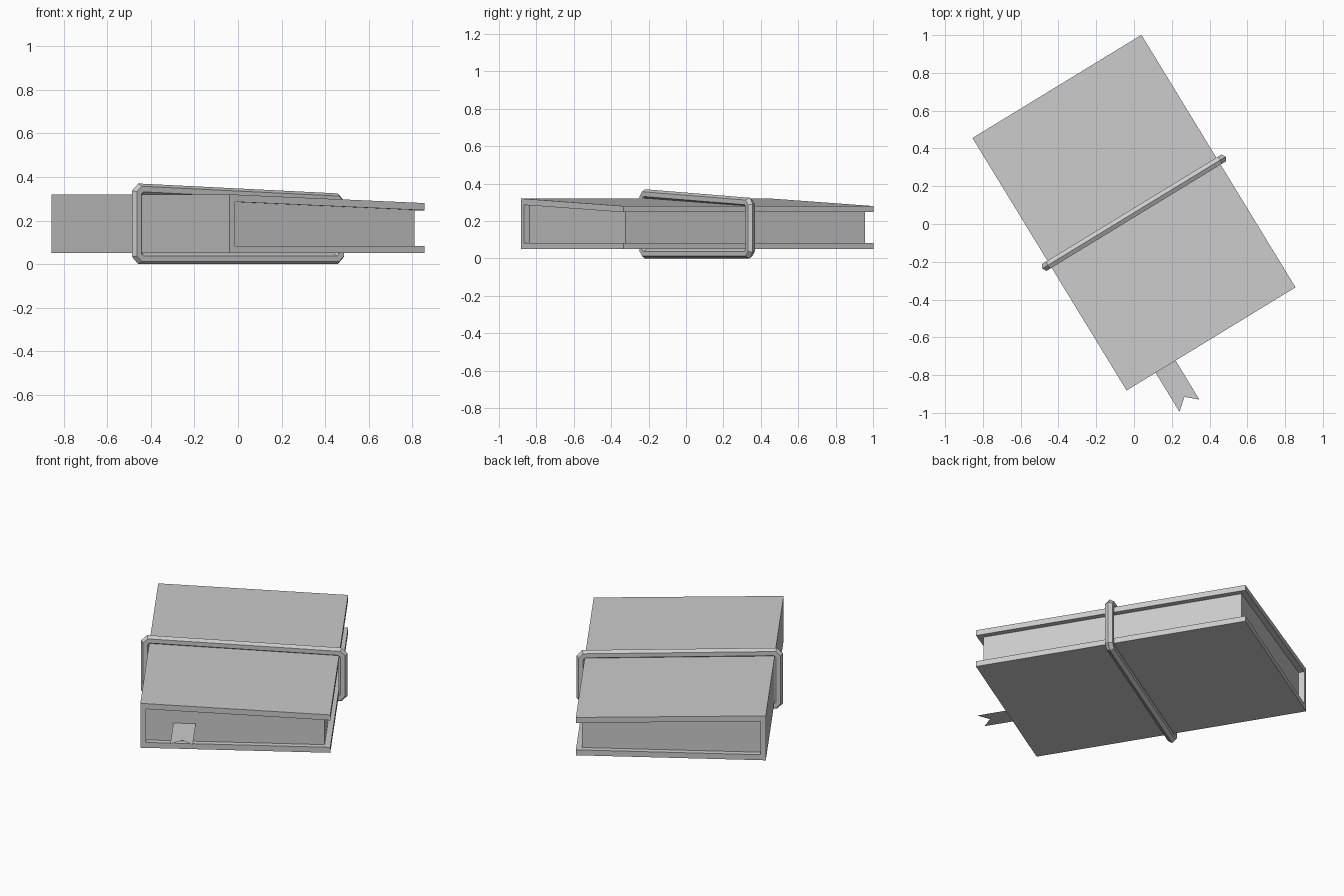
import bpy, bmesh, math
from mathutils import Vector

if "Cube" in bpy.data.objects:
    bpy.data.objects.remove(bpy.data.objects["Cube"])

# The book is built axis-aligned (x = width, y = height) and then turned
TURN = math.radians(31.4)
CENTRE = (0, 0.06, 0)
W, H = 0.524, 0.783      # half width and half height of the covers
T = 0.033                # cover thickness and page inset


def finish(name, bm):
    bmesh.ops.recalc_face_normals(bm, faces=bm.faces)
    mesh = bpy.data.meshes.new(name)
    bm.to_mesh(mesh)
    bm.free()
    obj = bpy.data.objects.new(name, mesh)
    bpy.context.collection.objects.link(obj)
    obj.rotation_euler.z = TURN
    obj.location = CENTRE
    return obj


def extrude_profile(name, profile, half):
    """Extrude an (x, z) outline along y from -half to half."""
    bm = bmesh.new()
    face = bm.faces.new([bm.verts.new((x, -half, z)) for x, z in profile])
    new = bmesh.ops.extrude_face_region(bm, geom=[face])["geom"]
    verts = [g for g in new if isinstance(g, bmesh.types.BMVert)]
    bmesh.ops.translate(bm, verts=verts, vec=(0, 2 * half, 0))
    return finish(name, bm)


def top(x, drop=0):
    """Height of the sloping front cover at x."""
    return 0.32 - 0.04 * (x + W) / (2 * W) - drop


# Cover: one C-shaped outline of back board, spine and sloping front board
spine = -W + 0.03
cover = [(-W, 0.05), (W, 0.05), (W, 0.05 + T), (spine, 0.05 + T),
         (spine, top(spine, T)), (W, top(W, T)), (W, top(W)), (-W, top(-W))]
extrude_profile("cover", cover, H)

# Page block, set back from the cover edges
edge = W - T
extrude_profile("pages", [(spine, 0.05 + T), (edge, 0.05 + T),
                          (edge, top(edge, T)), (spine, top(spine, T))], H - T)

# Strap: six-sided bar swept round the book with small chamfered corners
R, SIDE, CUT = 0.025, 0.544, 0.018
corners = [Vector(c) for c in ((-SIDE, 0.025), (SIDE, 0.025),
                               (SIDE, 0.299), (-SIDE, 0.345))]
path = []
for i, c in enumerate(corners):
    for other in (corners[i - 1], corners[(i + 1) % 4]):
        path.append(c + (other - c).normalized() * CUT)

bm = bmesh.new()
rings = []
for i, p in enumerate(path):
    d0 = (p - path[i - 1]).normalized()
    d1 = (path[(i + 1) % len(path)] - p).normalized()
    d = (d0 + d1).normalized()
    out = Vector((d.y, -d.x)) / d.dot(d0)      # mitred outward direction
    ring = []
    for k in range(6):
        a = k * math.pi / 3
        q = p + out * R * math.cos(a)
        ring.append(bm.verts.new((q.x, R * math.sin(a), q.y)))
    rings.append(ring)
for i, ring in enumerate(rings):
    prev = rings[i - 1]
    for k in range(6):
        n = (k + 1) % 6
        bm.faces.new((prev[k], ring[k], ring[n], prev[n]))
finish("strap", bm)

# Bookmark ribbon: flat strip with a notched end
bm = bmesh.new()
outline = [(-0.344, -0.6), (-0.344, -1.025), (-0.28, -0.972),
           (-0.22, -1.025), (-0.22, -0.6)]
bm.faces.new([bm.verts.new((x, y, 0.19)) for x, y in outline])
finish("bookmark_ribbon", bm)
